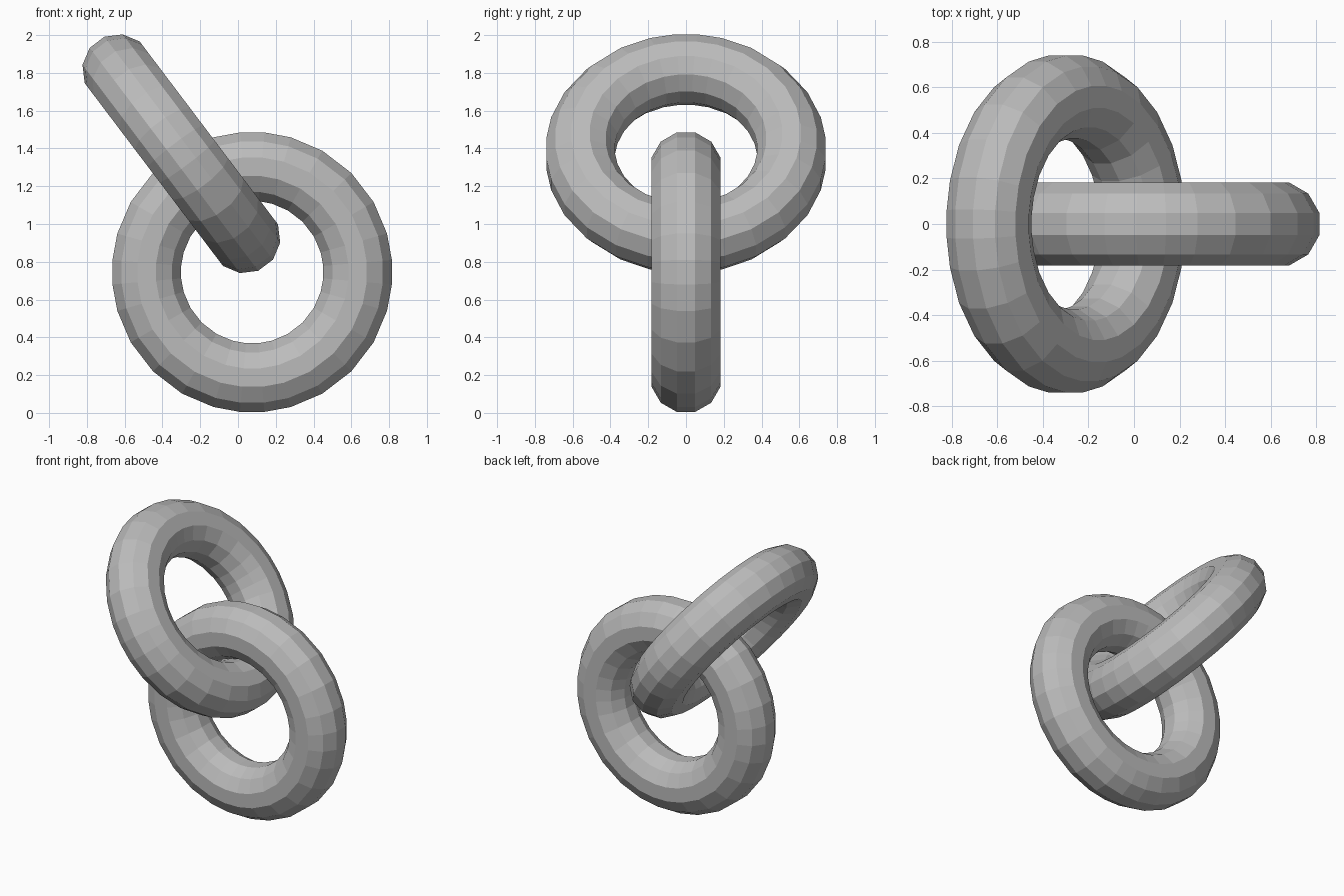
import bpy, bmesh, math
from mathutils import Matrix

if "Cube" in bpy.data.objects:
    bpy.data.objects.remove(bpy.data.objects["Cube"])

MAJOR, MINOR = 0.56, 0.189
SIDES = 12

grey = bpy.data.materials.new("plain grey")
grey.diffuse_color = (0.5, 0.5, 0.5, 1)
grey.use_nodes = True
grey.node_tree.nodes["Principled BSDF"].inputs["Base Color"].default_value = grey.diffuse_color

# Slightly uneven segment angles, repeated in each quarter turn
QUARTER = [5, 16, 30, 45, 60, 74, 85]
ANGLES = [math.radians(a + 90 * q) for q in range(4) for a in QUARTER]


def link(name, matrix):
    """Faceted ring lying in the XZ plane, then placed by matrix."""
    bm = bmesh.new()
    loops = []
    for a in ANGLES:
        loop = []
        for i in range(SIDES):
            t = 2 * math.pi * (i + 0.5) / SIDES
            r = MAJOR + MINOR * math.cos(t)
            loop.append(bm.verts.new((r * math.cos(a), MINOR * math.sin(t), r * math.sin(a))))
        loops.append(loop)
    for k, loop in enumerate(loops):
        after = loops[(k + 1) % len(loops)]
        for i in range(SIDES):
            j = (i + 1) % SIDES
            bm.faces.new((loop[i], loop[j], after[j], after[i]))
    bm.transform(matrix)
    bmesh.ops.recalc_face_normals(bm, faces=bm.faces[:])
    mesh = bpy.data.meshes.new(name)
    bm.to_mesh(mesh)
    bm.free()
    mesh.materials.append(grey)
    obj = bpy.data.objects.new(name, mesh)
    bpy.context.collection.objects.link(obj)
    return obj


# Upright ring facing the front
link("lower_link", Matrix.Translation((0.075, 0, 0.745)))

# Leaning ring threaded through it
link("upper_link", Matrix.Translation((-0.30, 0, 1.372))
     @ Matrix.Rotation(math.radians(-37.1), 4, 'Y')
     @ Matrix.Rotation(math.radians(90), 4, 'Z'))
